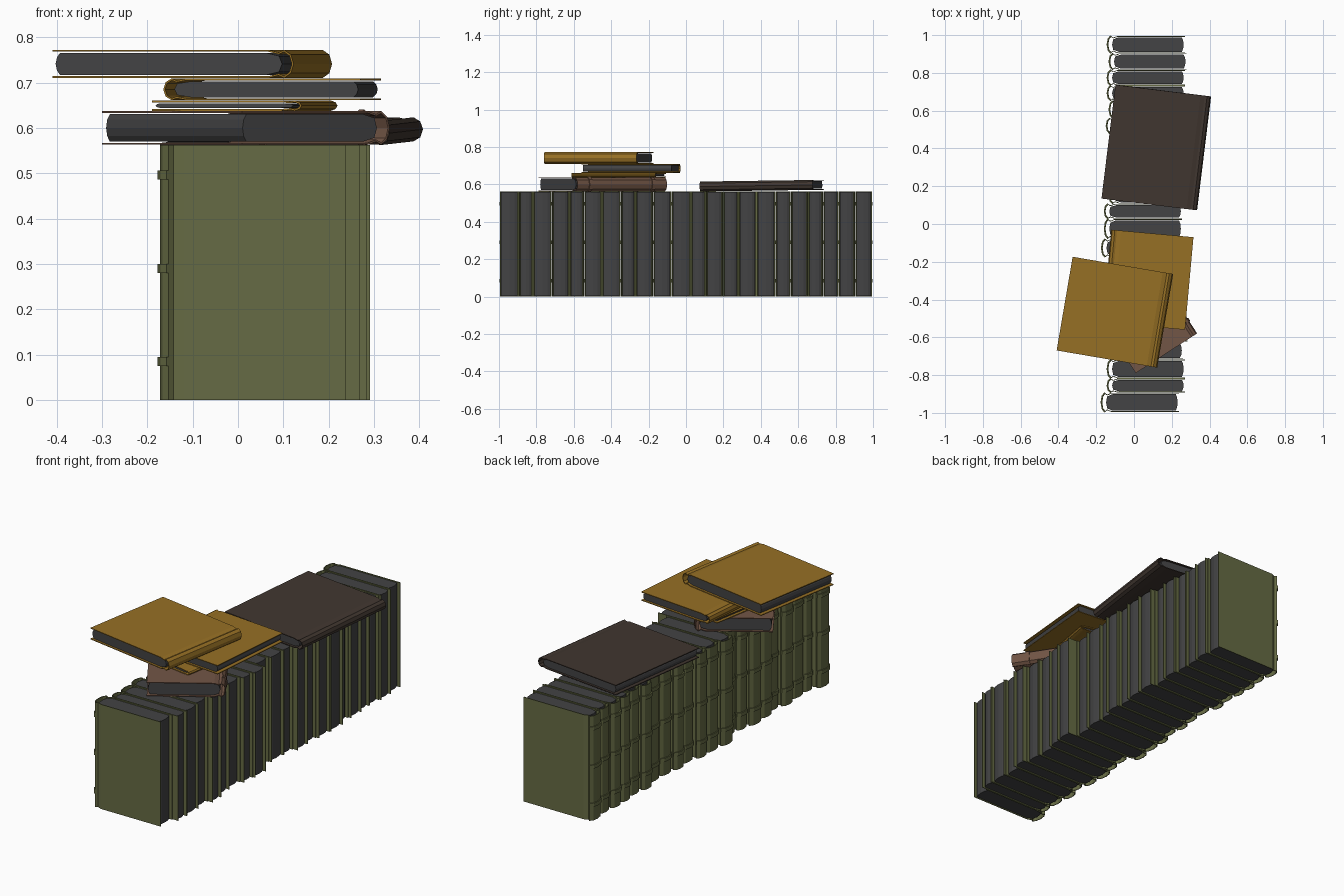
import bpy, bmesh, math
from mathutils import Matrix, Vector

if "Cube" in bpy.data.objects:
    bpy.data.objects.remove(bpy.data.objects["Cube"])


def mat(name, c):
    m = bpy.data.materials.new(name)
    m.diffuse_color = (*c, 1)
    m.use_nodes = True
    m.node_tree.nodes["Principled BSDF"].inputs["Base Color"].default_value = m.diffuse_color
    return m


OLIVE = mat("olive_cloth", (0.133, 0.147, 0.058))
OCHRE = mat("ochre_cloth", (0.305, 0.160, 0.018))
BROWN = mat("rosy_brown_cloth", (0.171, 0.093, 0.061))
DARK = mat("dark_brown_cloth", (0.052, 0.037, 0.029))
PAGES = mat("grey_pages", (0.056, 0.056, 0.058))


def make(name, bm, material, mtx):
    bmesh.ops.recalc_face_normals(bm, faces=bm.faces[:])
    me = bpy.data.meshes.new(name)
    bm.to_mesh(me)
    bm.free()
    me.materials.append(material)
    ob = bpy.data.objects.new(name, me)
    ob.matrix_world = mtx
    bpy.context.collection.objects.link(ob)
    return ob


def offset(pts, d):
    """Shift an open polyline sideways by d (mitred)."""
    out = []
    for i, p in enumerate(pts):
        p = Vector(p)
        ns = []
        if i > 0:
            e = (p - Vector(pts[i - 1])).normalized()
            ns.append(Vector((-e.y, e.x)))
        if i < len(pts) - 1:
            e = (Vector(pts[i + 1]) - p).normalized()
            ns.append(Vector((-e.y, e.x)))
        n = sum(ns, Vector((0, 0))).normalized()
        out.append(p + n * d / max(0.5, n.dot(ns[0])))
    return out


def strip(bm, a, b, w0, w1):
    """Solid ribbon between polylines a and b, extruded from w0 to w1."""
    rings = [[bm.verts.new((p[0], p[1], w)) for p in l]
             for l, w in ((a, w0), (b, w0), (b, w1), (a, w1))]
    for r in range(4):
        q, s = rings[r], rings[(r + 1) % 4]
        for i in range(len(a) - 1):
            bm.faces.new((q[i], q[i + 1], s[i + 1], s[i]))
    for i in (0, -1):
        bm.faces.new([r[i] for r in rings])


def prism(bm, poly, w0, w1):
    lo = [bm.verts.new((p[0], p[1], w0)) for p in poly]
    hi = [bm.verts.new((p[0], p[1], w1)) for p in poly]
    n = len(poly)
    bm.faces.new(lo)
    bm.faces.new(hi)
    for i in range(n):
        bm.faces.new((lo[i], lo[(i + 1) % n], hi[(i + 1) % n], hi[i]))


def book(name, width, thick, height, material, mtx, sp=0.03, bands=(), over=0.004):
    """Local frame: x width (spine at -x), y thickness, z height, centred."""
    hu, ht, hw = width / 2, thick / 2, height / 2
    half = [(hu, ht), (-hu + sp + 0.022, ht), (-hu + sp, ht * 0.82),
            (-hu + sp * 0.62, ht), (-hu + sp * 0.18, ht * 0.66)]
    prof = half + [(-hu, 0)] + [(x, -y) for x, y in reversed(half)]
    # cover with hinge grooves and hollow rounded spine
    bm = bmesh.new()
    strip(bm, prof, offset(prof, 0.004), -hw, hw)
    make(name + "_cover", bm, material, mtx)
    # page block
    pt = ht - 0.0065
    edge = [(hu - 0.016, pt), (hu - 0.009, pt * 0.6), (hu - 0.006, 0)]
    back = [(-hu + sp + 0.03, pt), (-hu + sp, pt * 0.72), (-hu + sp * 0.8, 0)]
    top = list(reversed(back)) + edge[:2]
    poly = top + [edge[2]] + [(x, -y) for x, y in reversed(top[1:])]
    bm = bmesh.new()
    prism(bm, poly, -hw + over, hw - over)
    make(name + "_pages", bm, PAGES, mtx)
    # raised bands on the spine
    if bands:
        bm = bmesh.new()
        sec = prof[3:-3]
        for b in bands:
            strip(bm, sec, offset(sec, -0.005), b - 0.01, b + 0.01)
        make(name + "_bands", bm, material, mtx)


# upright row: boundaries along y and the x position of each spine
ys = [-0.996, -0.893, -0.818, -0.717, -0.623, -0.545, -0.449, -0.348, -0.27,
      -0.176, -0.078, 0.027, 0.107, 0.198, 0.281, 0.377, 0.479, 0.561,
      0.652, 0.733, 0.816, 0.904, 0.996]
xs = [-0.172, -0.14, -0.14, -0.15, -0.125, -0.145, -0.15, -0.13, -0.118, -0.17,
      -0.155, -0.155, -0.13, -0.14, -0.125, -0.12, -0.145, -0.13, -0.14,
      -0.14, -0.13, -0.14, -0.125]
for i in range(22):
    y0, y1 = ys[i], ys[i + 1]
    m = Matrix.Translation((xs[i] + 0.2045, (y0 + y1) / 2, 0.281))
    book(f"upright_book_{i + 1}", 0.409, y1 - y0 - 0.002, 0.562, OLIVE, m,
         bands=(-0.196, 0.009, 0.215))

# lying frame: spine towards +x, height along y, thickness along z
LIE = Matrix(((-1, 0, 0, 0), (0, 0, 1, 0), (0, 1, 0, 0), (0, 0, 0, 1)))


def lying(name, w, h, t, loc, deg, material, tilt=0, **kw):
    m = (Matrix.Translation(loc) @ Matrix.Rotation(math.radians(tilt), 4, 'X')
         @ Matrix.Rotation(math.radians(deg), 4, 'Z') @ LIE)
    book(name, w, t, h, material, m, over=0.008, **kw)
    return m


def frame(name, w, h, t, m, material, side):
    """Thin raised border on the cover board."""
    bm = bmesh.new()
    a, b = w / 2 - 0.035, h / 2 - 0.035
    cx = 0.022
    y = side * t / 2
    f = bm.faces.new([bm.verts.new((cx + sx * (a - 0.01), y, sz * b))
                      for sx, sz in ((-1, -1), (1, -1), (1, 1), (-1, 1))])
    bmesh.ops.inset_region(bm, faces=[f], thickness=0.014)
    bm.faces.remove(f)
    r = bmesh.ops.extrude_face_region(bm, geom=bm.faces[:])
    vs = [v for v in r["geom"] if isinstance(v, bmesh.types.BMVert)]
    bmesh.ops.translate(bm, verts=vs, vec=(0, side * 0.002, 0))
    make(name, bm, material, m)


# front pile
lying("brown_book", 0.387, 0.57, 0.074, (0.017, -0.445, 0.600), 32.9, BROWN,
      sp=0.035, bands=(-0.2, 0.2))
lying("thin_ochre_book", 0.335, 0.455, 0.023, (0.015, -0.36, 0.649), -10, OCHRE, sp=0.025)
lying("middle_ochre_book", 0.437, 0.492, 0.048, (0.075, -0.295, 0.685), 174.8, OCHRE)
m = lying("top_ochre_book", 0.54, 0.503, 0.062, (-0.101, -0.467, 0.741), -9.7, OCHRE, sp=0.034)
frame("top_ochre_book_border", 0.54, 0.503, 0.062, m, OCHRE, 1)

# large dark book resting on the rear of the row
lying("large_dark_book", 0.51, 0.607, 0.053, (0.118, 0.405, 0.593), -7, DARK,
      tilt=0.8, sp=0.034)
